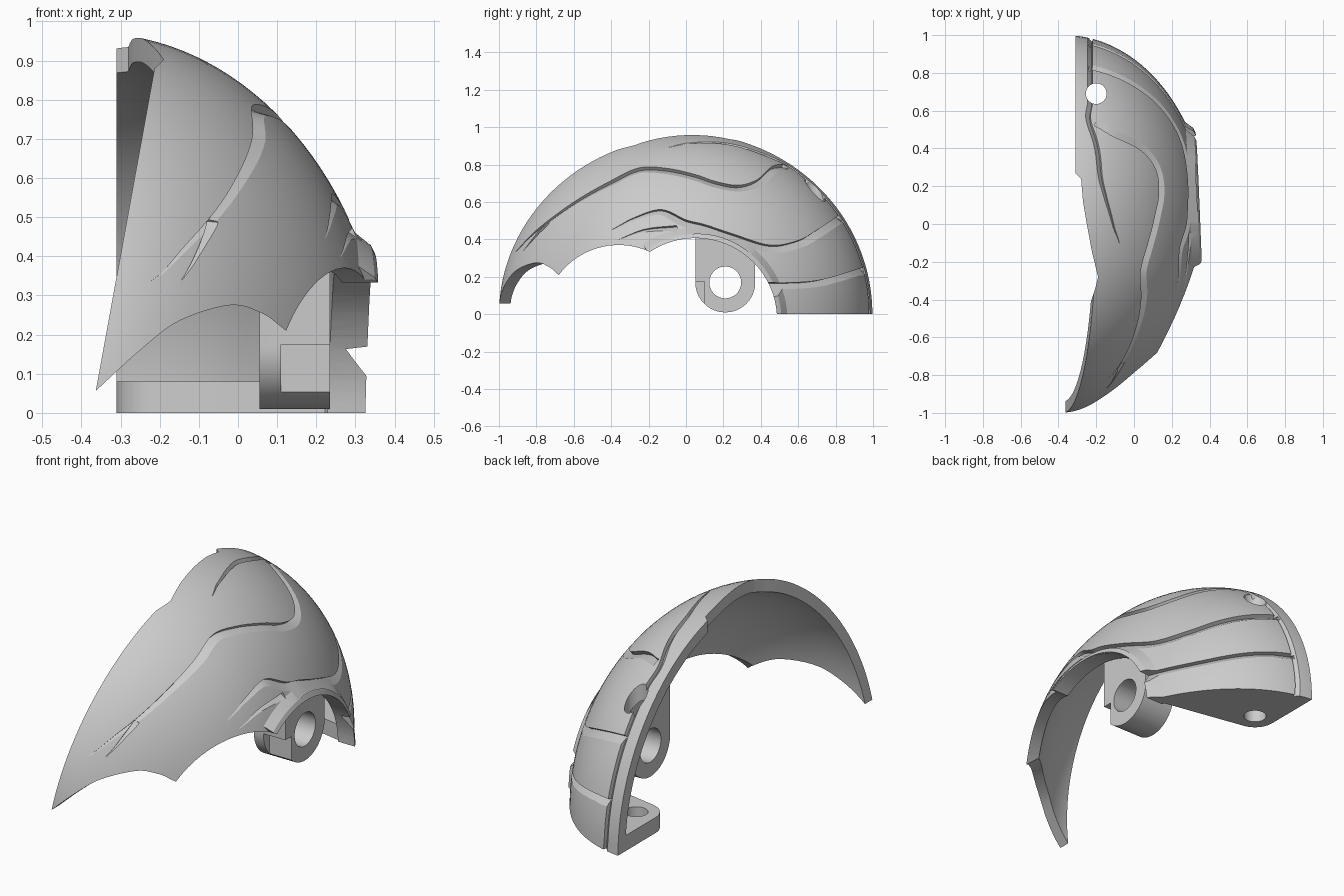
import bpy, bmesh, math
from mathutils import Vector, Matrix

if "Cube" in bpy.data.objects:
    bpy.data.objects.remove(bpy.data.objects["Cube"])

CX, A, B, C = -0.37, 0.76, 1.0, 0.97      # ellipsoid centre x and radii
WALL = 0.06


def make(name, bm):
    bmesh.ops.recalc_face_normals(bm, faces=bm.faces)
    me = bpy.data.meshes.new(name)
    bm.to_mesh(me)
    bm.free()
    ob = bpy.data.objects.new(name, me)
    bpy.context.collection.objects.link(ob)
    return ob


def loft(name, sections):
    bm = bmesh.new()
    rings = [[bm.verts.new(p) for p in s] for s in sections]
    n = len(rings[0])
    for r0, r1 in zip(rings, rings[1:]):
        for i in range(n):
            bm.faces.new((r0[i], r0[(i + 1) % n], r1[(i + 1) % n], r1[i]))
    bm.faces.new(rings[0][::-1])
    bm.faces.new(rings[-1])
    return make(name, bm)


def prism(name, pts, axis, lo, hi):
    put = {'x': lambda u, v, t: (t, u, v), 'y': lambda u, v, t: (u, t, v),
           'z': lambda u, v, t: (u, v, t)}[axis]
    return loft(name, [[put(u, v, t) for u, v in pts] for t in (lo, hi)])


def arc(cu, cv, r, a0=0, a1=360, n=64):
    last = n if a1 - a0 == 360 else n - 1
    return [(cu + r * math.cos(math.radians(a0 + (a1 - a0) * i / last)),
             cv + r * math.sin(math.radians(a0 + (a1 - a0) * i / last))) for i in range(n)]


def rect(u0, u1, v0, v1):
    return [(u0, v0), (u1, v0), (u1, v1), (u0, v1)]


def narrow(y):
    """The front of the shell is slightly slimmer than an ellipsoid."""
    return 1 - 0.32 * max(0, -y - 0.2) ** 2


def ellipsoid(name, inset):
    bm = bmesh.new()
    bmesh.ops.create_uvsphere(bm, u_segments=128, v_segments=72, radius=1)
    bm.transform(Matrix.Translation((CX, 0, 0)) @ Matrix.Diagonal((A - inset, B - inset, C - inset, 1))
                 @ Matrix.Rotation(math.pi / 2, 4, 'Y'))
    for v in bm.verts:
        v.co.x = CX + (v.co.x - CX) * narrow(v.co.y)
    return make(name, bm)


def boolean(ob, cutter, op='DIFFERENCE'):
    m = ob.modifiers.new("bool", 'BOOLEAN')
    m.object, m.operation, m.solver = cutter, op, 'EXACT'
    bpy.context.view_layer.objects.active = ob
    bpy.ops.object.modifier_apply(modifier=m.name)
    bpy.data.objects.remove(cutter)


def on_shell(y, z):
    return Vector((CX + A * narrow(y) * math.sqrt(max(0, 1 - (y / B) ** 2 - (z / C) ** 2)), y, z))


def normal(p):
    return Vector(((p.x - CX) / A ** 2, p.y / B ** 2, p.z / C ** 2)).normalized()


def spline(pts, steps=7):
    p = [Vector(q) for q in pts]
    p = [2 * p[0] - p[1]] + p + [2 * p[-1] - p[-2]]
    out = []
    for i in range(1, len(p) - 2):
        a, b, c, d = p[i - 1:i + 3]
        for j in range(steps):
            t = j / steps
            out.append(0.5 * (2 * b + (c - a) * t + (2 * a - 5 * b + 4 * c - d) * t * t
                              + (3 * b - a - 3 * c + d) * t ** 3))
    return out + [p[-2]]


def groove(ob, pts, width=0.045, depth=0.022, taper=0.3, lift=0.022):
    """Cut a step (steep wall, long ramp) along a side-view path."""
    path = [on_shell(*q) for q in spline(pts)]
    secs = []
    for i, p in enumerate(path):
        n = normal(p)
        t = (path[min(i + 1, len(path) - 1)] - path[max(i - 1, 0)]).normalized()
        s = n.cross(t).normalized()
        k = min(1, 0.06 + i / (len(path) * taper)) if taper else 1
        up = n * lift * k
        secs.append([p + up, p - n * depth * k, p - s * (1 + lift / depth) * width * k + up])
    boolean(ob, loft("groove_cutter", secs))


# Hollow shell
shell = ellipsoid("shell", 0)
boolean(shell, ellipsoid("inner", WALL))

# Raised trim around the side arch
AY, AZ, AR = 0.05, -0.03, 0.437
secs = []
for i in range(49):
    th = math.radians(125 - 130 * i / 48)
    sec = []
    for r, h in ((0.40, 0.032), (0.45, 0.026), (0.51, -0.01), (0.40, -0.02)):
        p = on_shell(AY + r * math.cos(th), AZ + r * math.sin(th))
        sec.append(p + normal(p) * h)
    secs.append(sec)
boolean(shell, loft("arch_trim", secs), 'UNION')

# Trim the shell: floor, back plane, top scallop, slanted front plane
boolean(shell, prism("floor_cut", rect(-2, 2, -2, 2), 'z', -2, 0))
boolean(shell, prism("back_cut", rect(-2, -0.31, 0.26, 2), 'z', -1, 2))
boolean(shell, prism("scallop_cut", [(-2, 0.27), (-0.312, 0.27), (-0.28, 0.24), (-0.27, 0.12), (-0.25, 0),
                                     (-0.222, -0.15), (-0.19, -0.28), (-0.205, -0.34), (-0.235, -0.43),
                                     (-2, -0.43)], 'z', -1, 2))
boolean(shell, prism("front_cut", [(-2, -0.2), (-0.41, -0.2), (-0.164, 1.15), (-2, 1.15)], 'y', -2, -0.31))

# Three arches along the lower edge
boolean(shell, prism("side_arch_cut", arc(AY, AZ, AR, n=96), 'x', 0, 1))
boolean(shell, prism("middle_arch_cut", arc(-0.36, -0.03, 0.4, n=96), 'x', 0, 1))
edge = [tuple(q) for q in spline([(-0.37, 0.05), (-0.25, 0.16), (-0.15, 0.235), (-0.02, 0.275),
                                  (0.06, 0.255), (0.11, 0.22), (0.17, 0.17)])]
boolean(shell, prism("front_arch_cut", [(-0.6, -0.1), (-0.6, 0.05)] + edge + [(0.17, -0.1)], 'y', -2, -0.5))

# Flowing step grooves (y, z in side view)
groove(shell, [(-0.91, 0.335), (-0.8, 0.45), (-0.6, 0.6), (-0.4, 0.715), (-0.25, 0.783), (-0.1, 0.78),
               (0.05, 0.747), (0.16, 0.71), (0.28, 0.69), (0.38, 0.72), (0.46, 0.79), (0.52, 0.803)])
groove(shell, [(-0.87, 0.34), (-0.8, 0.43), (-0.74, 0.5)], 0.03, 0.02, 0.9)
groove(shell, [(-0.4, 0.45), (-0.27, 0.52), (-0.13, 0.56), (0, 0.505), (0.1, 0.48), (0.25, 0.43), (0.45, 0.37),
               (0.6, 0.395), (0.7, 0.45), (0.82, 0.53)])
groove(shell, [(-0.36, 0.4), (-0.22, 0.455), (-0.05, 0.475)], 0.03, 0.02, 0.9)
groove(shell, [(0.42, 0.165), (0.7, 0.18), (0.95, 0.25)], 0.035, taper=0, lift=0.06)

# Groove from the crown that runs down along the back rim
rim = [(0.98 * math.cos(math.radians(a)), 0.951 * math.sin(math.radians(a))) for a in range(58, -10, -9)]
groove(shell, [(-0.1, 0.89), (0, 0.91), (0.15, 0.915), (0.3, 0.89)] + rim, -0.028, 0.02)

# Hinge lug inside the side arch
LY, LZ = 0.21, 0.17
lug = prism("hinge_lug", arc(LY, LZ, 0.16, 180, 360, 40) + [(0.37, 0.9), (0.05, 0.9)], 'x', 0.055, 0.235)
boolean(lug, ellipsoid("fit", 0.035), 'INTERSECT')
boolean(lug, prism("lug_hole", arc(LY, LZ, 0.085), 'x', -1, 1))
boolean(lug, prism("lug_notch", rect(-0.1, 0.1, -0.1, 0.175), 'x', 0.11, 1))

# Screw tab at the base of the back
tab = prism("screw_tab", [(-0.31, 1.1), (-0.31, 0.69)] + arc(-0.2, 0.69, 0.11, 185, 262, 14)
            + [(0.25, 0.495), (0.6, 0.495), (0.6, 1.1)], 'z', 0, 0.08)
boolean(tab, ellipsoid("fit", 0.03), 'INTERSECT')
for ob in (shell, tab):
    boolean(ob, prism("screw_hole", arc(-0.2, 0.69, 0.055, n=48), 'z', -1, 2))

for ob in (shell, lug, tab):
    bpy.ops.object.select_all(action='DESELECT')
    ob.select_set(True)
    bpy.context.view_layer.objects.active = ob
    bpy.ops.object.shade_smooth_by_angle(angle=math.radians(25))
